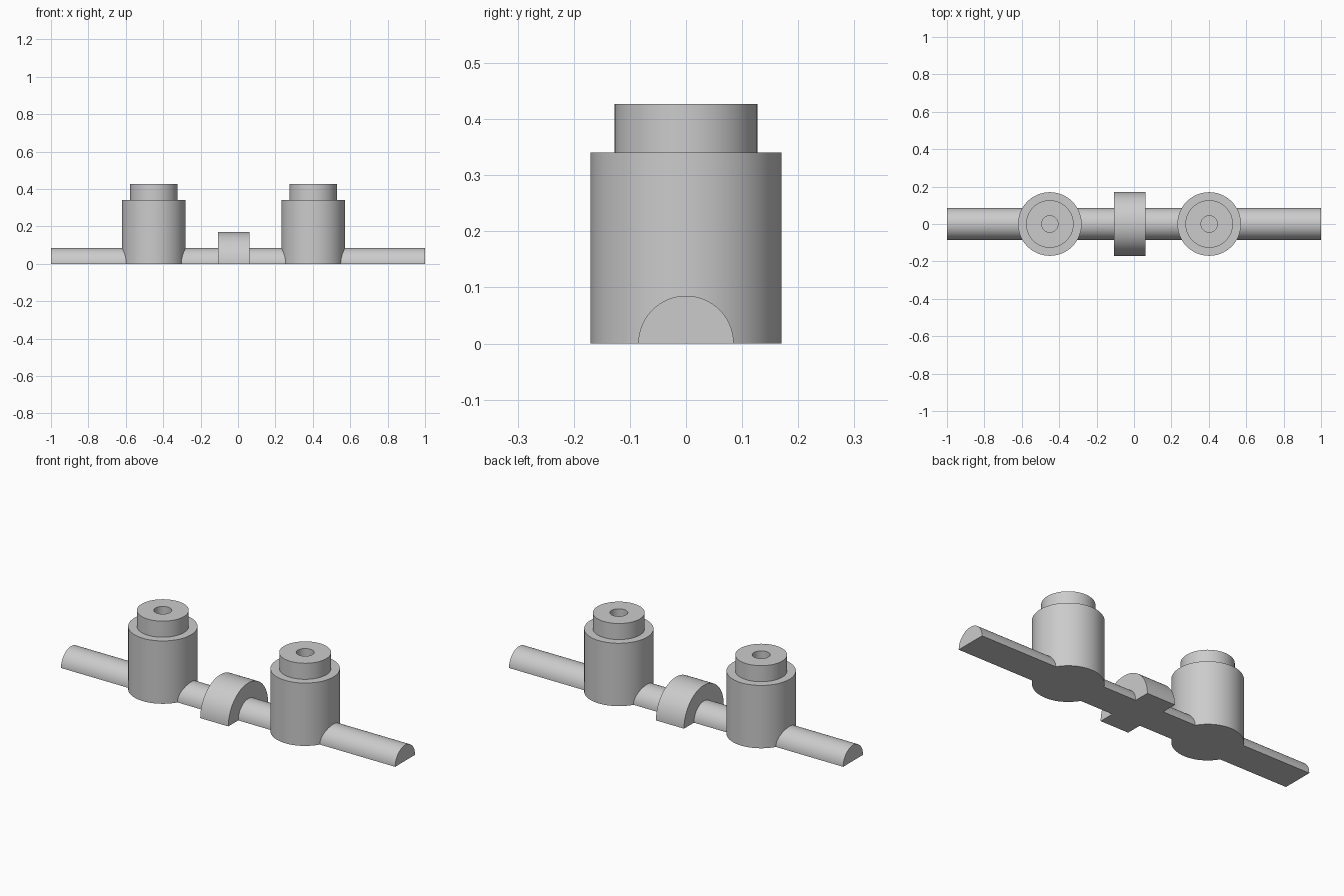
import bpy
import bmesh
from math import pi, cos, sin, radians

cube = bpy.data.objects.get("Cube")
if cube:
    bpy.data.objects.remove(cube, do_unlink=True)

grey = bpy.data.materials.new("plain grey")
grey.use_nodes = True
colour = (0.6, 0.6, 0.6, 1)
grey.diffuse_color = colour
grey.node_tree.nodes["Principled BSDF"].inputs["Base Color"].default_value = colour


def finish(bm, name, x):
    """Turn a bmesh into a smooth-shaded object with sharp edges kept."""
    bmesh.ops.remove_doubles(bm, verts=bm.verts, dist=1e-5)
    bmesh.ops.recalc_face_normals(bm, faces=bm.faces)
    mesh = bpy.data.meshes.new(name)
    bm.to_mesh(mesh)
    bm.free()
    mesh.materials.append(grey)
    obj = bpy.data.objects.new(name, mesh)
    obj.location.x = x
    bpy.context.collection.objects.link(obj)
    bpy.ops.object.select_all(action='DESELECT')
    obj.select_set(True)
    bpy.context.view_layer.objects.active = obj
    bpy.ops.object.shade_smooth_by_angle(angle=radians(30))


def half_cylinder(name, x, radius, length, steps=48):
    """Half-round bar along x, flat side on the ground."""
    bm = bmesh.new()
    arc = [bm.verts.new((-length / 2, radius * cos(pi * i / steps),
                         radius * sin(pi * i / steps))) for i in range(steps + 1)]
    face = bm.faces.new(arc)
    out = bmesh.ops.extrude_face_region(bm, geom=[face], use_keep_orig=True)
    moved = [v for v in out["geom"] if isinstance(v, bmesh.types.BMVert)]
    bmesh.ops.translate(bm, verts=moved, vec=(length, 0, 0))
    finish(bm, name, x)


def lathe(name, x, profile, steps=96):
    """Spin a (radius, height) profile about the vertical axis."""
    bm = bmesh.new()
    verts = [bm.verts.new((r, 0, z)) for r, z in profile]
    edges = [bm.edges.new(pair) for pair in zip(verts, verts[1:])]
    bmesh.ops.spin(bm, geom=verts + edges, cent=(0, 0, 0), axis=(0, 0, 1),
                   angle=2 * pi, steps=steps, use_merge=True)
    finish(bm, name, x)


# Long half-round rod and the thicker ring near its middle
half_cylinder("rod", 0, 0.085, 2.0)
half_cylinder("middle_collar", -0.023, 0.17, 0.168)

# Stepped posts with a blind hole in the top
post = [(0, 0), (0.17, 0), (0.17, 0.34), (0.127, 0.34),
        (0.127, 0.427), (0.044, 0.427), (0.044, 0.26), (0, 0.26)]
for side, x in (("right", -0.45), ("left", 0.402)):
    lathe(side + "_post", x, post)
